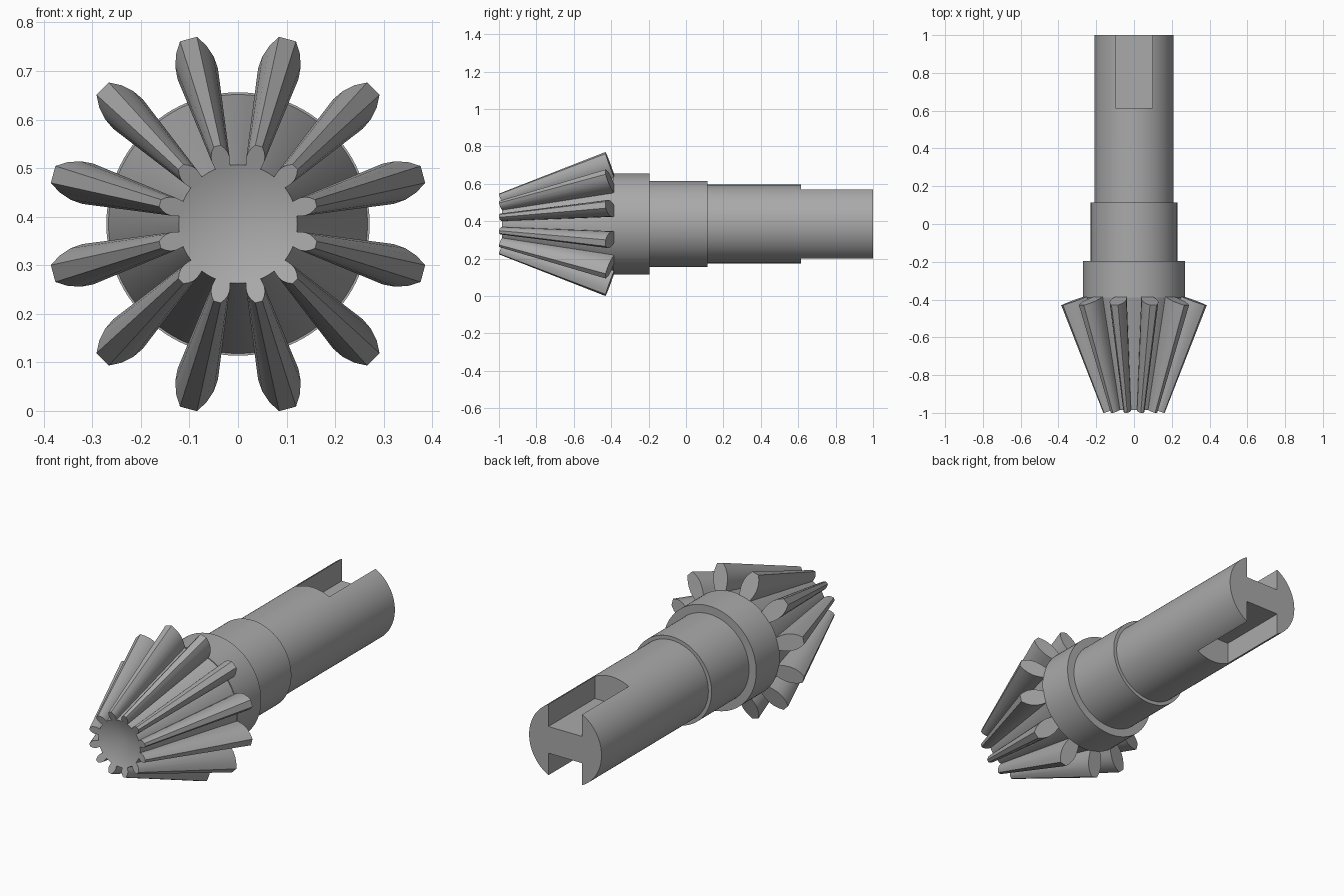
import bpy, bmesh, math
from mathutils import Matrix, Vector

if "Cube" in bpy.data.objects:
    bpy.data.objects.remove(bpy.data.objects["Cube"], do_unlink=True)

AXIS_Z = 0.385
TEETH = 12

steel = bpy.data.materials.new("grey_steel")
steel.use_nodes = True
steel.diffuse_color = (0.4, 0.4, 0.4, 1)
steel.node_tree.nodes["Principled BSDF"].inputs["Base Color"].default_value = (0.4, 0.4, 0.4, 1)


def finish(name, bm):
    """Turn a bmesh into a named object on the shaft axis."""
    bmesh.ops.recalc_face_normals(bm, faces=bm.faces)
    mesh = bpy.data.meshes.new(name)
    bm.to_mesh(mesh)
    bm.free()
    mesh.materials.append(steel)
    obj = bpy.data.objects.new(name, mesh)
    obj.location.z = AXIS_Z
    bpy.context.collection.objects.link(obj)
    return obj


def smooth(obj, degrees):
    bpy.ops.object.select_all(action='DESELECT')
    obj.select_set(True)
    bpy.context.view_layer.objects.active = obj
    bpy.ops.object.shade_smooth_by_angle(angle=math.radians(degrees))


def lathe(name, profile, steps=96):
    """Spin (radius, y) points round the y axis."""
    bm = bmesh.new()
    verts = [bm.verts.new((r, y, 0)) for r, y in profile]
    edges = [bm.edges.new(pair) for pair in zip(verts, verts[1:])]
    bmesh.ops.spin(bm, geom=verts + edges, cent=(0, 0, 0), axis=(0, 1, 0),
                   angle=math.tau, steps=steps, use_duplicate=False)
    bmesh.ops.remove_doubles(bm, verts=bm.verts, dist=1e-5)
    return finish(name, bm)


# Gear body with dished nose, and the stepped shaft
gear_body = lathe("gear_body", [(0, -0.94), (0.122, -0.984), (0.267, -0.388), (0, -0.388)])
shaft = lathe("stepped_shaft", [(0, -0.39), (0.271, -0.39), (0.271, -0.195), (0.229, -0.195),
                                (0.229, 0.115), (0.21, 0.115), (0.21, 1), (0, 1)])

# Drive slots across the shaft end, above and below a central web
for side in (1, -1):
    bm = bmesh.new()
    bmesh.ops.create_cube(bm, size=1, matrix=Matrix.Translation((0, 0.815, side * 0.22))
                          @ Matrix.Diagonal((0.196, 0.4, 0.3, 1)))
    cutter = finish("slot_cutter", bm)
    cutter.hide_render = True
    cut = shaft.modifiers.new("slot", 'BOOLEAN')
    cut.operation = 'DIFFERENCE'
    cut.solver = 'EXACT'
    cut.object = cutter
    bpy.context.view_layer.objects.active = shaft
    bpy.ops.object.modifier_apply(modifier=cut.name)
    bpy.data.objects.remove(cutter, do_unlink=True)

# Tapered teeth: (radius, half width) flank at the wide and narrow ends
WIDE = [(0.394, 0.018), (0.372, 0.032), (0.346, 0.041), (0.32, 0.043), (0.294, 0.039), (0.26, 0.029)]
NARROW = [(0.166, 0.0075), (0.157, 0.014), (0.148, 0.018), (0.138, 0.019), (0.128, 0.0175), (0.115, 0.014)]


def tooth_ring(bm, flank, tip_y, turn):
    """Closed tooth outline lying on the back cone."""
    tip = flank[0][0]
    outline = [(w, r) for r, w in flank] + [(-w, r) for r, w in reversed(flank)]
    return [bm.verts.new(turn @ Vector((x, tip_y + (tip - r) * 0.36, r))) for x, r in outline]


bm = bmesh.new()
for i in range(TEETH):
    turn = Matrix.Rotation(math.tau * (i + 0.5) / TEETH, 3, 'Y')
    back = tooth_ring(bm, WIDE, -0.43, turn)
    front = tooth_ring(bm, NARROW, -1, turn)
    bm.faces.new(back)
    bm.faces.new(front)
    for a in range(len(back)):
        b = (a + 1) % len(back)
        bm.faces.new((back[a], back[b], front[b], front[a]))
teeth = finish("gear_teeth", bm)

for obj in (gear_body, shaft, teeth):
    smooth(obj, 30)
